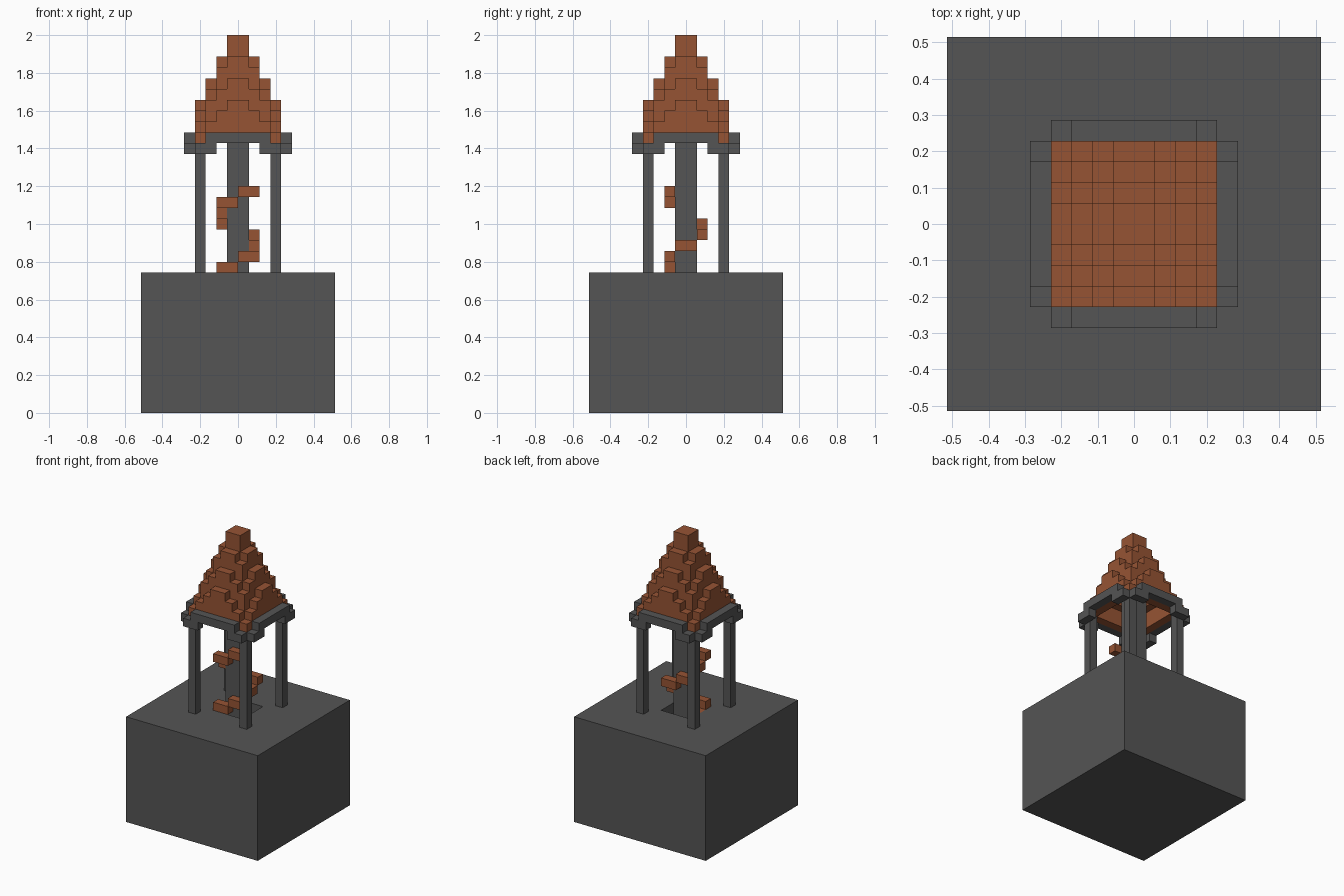
import bpy, bmesh
from math import radians
from mathutils import Matrix, Vector

U = 2 / 35  # one block

cube = bpy.data.objects.get("Cube")
if cube:
    bpy.data.objects.remove(cube)


def make_material(name, rgb):
    mat = bpy.data.materials.new(name)
    mat.use_nodes = True
    color = (*rgb, 1)
    mat.diffuse_color = color
    mat.node_tree.nodes["Principled BSDF"].inputs["Base Color"].default_value = color
    return mat


stone = make_material("dark stone", (0.09, 0.09, 0.09))
brick = make_material("orange brick", (0.305, 0.088, 0.034))


def finish(name, bm, mat):
    bmesh.ops.remove_doubles(bm, verts=bm.verts, dist=0.001)
    bmesh.ops.scale(bm, vec=(U, U, U), verts=bm.verts)
    mesh = bpy.data.meshes.new(name)
    bm.to_mesh(mesh)
    bm.free()
    mesh.materials.append(mat)
    obj = bpy.data.objects.new(name, mesh)
    bpy.context.collection.objects.link(obj)
    return obj


def box(name, lo, hi, mat, turn=0):
    """Box between two corners in blocks, turned about the tower axis."""
    lo, hi = Vector(lo), Vector(hi)
    size = hi - lo
    bm = bmesh.new()
    bmesh.ops.create_cube(bm, size=1, matrix=Matrix.Rotation(radians(turn), 4, "Z")
                          @ Matrix.Translation((lo + hi) / 2) @ Matrix.Diagonal((*size, 1)))
    return finish(name, bm, mat)


def square_loft(name, rings, mat):
    """Stack of square rings (half width, height), capped at both ends."""
    bm = bmesh.new()
    loops = [[bm.verts.new((sx * r, sy * r, z))
              for sx, sy in ((-1, -1), (1, -1), (1, 1), (-1, 1))] for r, z in rings]
    for a, b in zip(loops, loops[1:]):
        for i in range(4):
            j = (i + 1) % 4
            bm.faces.new((a[i], a[j], b[j], b[i]))
    bm.faces.new(loops[0][::-1])
    bm.faces.new(loops[-1])
    return finish(name, bm, mat)


def block_shell(name, cells, mat):
    """Outer faces of a set of unit blocks."""
    bm = bmesh.new()
    for cell in cells:
        for axis in range(3):
            for side in (0, 1):
                near = list(cell)
                near[axis] += 2 * side - 1
                if tuple(near) in cells:
                    continue
                corners = []
                for a, b in ((0, 0), (1, 0), (1, 1), (0, 1)):
                    p = list(cell)
                    p[axis] += side
                    p[(axis + 1) % 3] += a
                    p[(axis + 2) % 3] += b
                    corners.append(bm.verts.new(p))
                bm.faces.new(corners if side else corners[::-1])
    return finish(name, bm, mat)


# Base with a stair shaft sunk into it
square_loft("base", [(9, 0), (9, 13), (2, 13), (2, 1)], stone)

# Central column
box("central_column", (-1, -1, 1), (1, 1, 31), stone)

# Four sides: corner pillar, eave beam and its end brackets
for side in range(4):
    turn = side * 90
    box(f"pillar_{side}", (-4, -4, 13), (-3, -3, 25), stone, turn)
    box(f"eave_beam_{side}", (-3, -5, 25), (3, -4, 26), stone, turn)
    box(f"bracket_left_{side}", (2, -5, 24), (4, -4, 25), stone, turn)
    box(f"bracket_right_{side}", (-4, -5, 24), (-2, -4, 25), stone, turn)

# Spiral steps around the column: (low x, low y, high x, high y)
treads = [(-2, -1, -1, 1), (-2, -2, 0, -1), (0, -2, 2, -1),
          (1, -1, 2, 1), (0, 1, 2, 2), (-2, 1, 0, 2)]
for z in range(1, 21):
    x0, y0, x1, y1 = treads[z % 6]
    box(f"spiral_step_{z}", (x0, y0, z), (x1, y1, z + 1), brick)

# Stepped hollow spire: tallest in the middle of every side
spire = set()
for x in range(-4, 4):
    for y in range(-4, 4):
        dx, dy = (int(abs(v + 0.5)) for v in (x, y))
        ring, along = max(dx, dy), min(dx, dy)
        for z in range(31 - 2 * ring, 35 - 2 * ring - along):
            spire.add((x, y, z))
block_shell("spire_roof", spire, brick)
